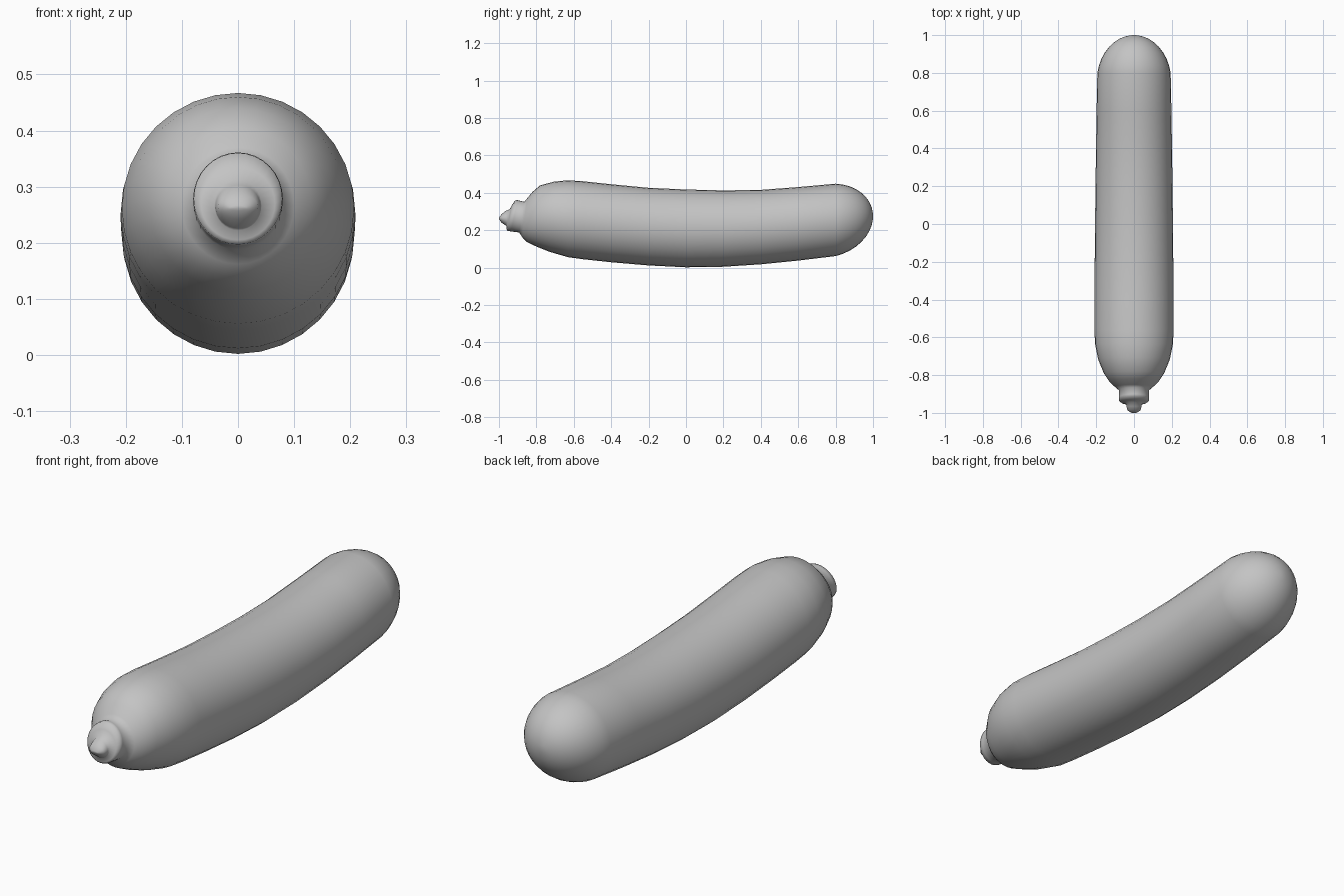
import bpy, bmesh, math
from mathutils import Vector

SIDES = 32
mat = bpy.data.materials.new("plain grey")
mat.diffuse_color = (0.55, 0.55, 0.55, 1)

# Each section: (top y, top z, bottom y, bottom z, half width)
sections = [
    (-1.0, 0.267, -0.998, 0.257, 0.015),
    (-0.985, 0.287, -0.988, 0.242, 0.035),   # stem tip
    (-0.965, 0.303, -0.965, 0.226, 0.040),
    (-0.943, 0.312, -0.960, 0.222, 0.042),
    (-0.930, 0.335, -0.959, 0.205, 0.066),   # stem shoulder
    (-0.914, 0.360, -0.955, 0.197, 0.079),
    (-0.900, 0.361, -0.935, 0.194, 0.080),
    (-0.865, 0.352, -0.892, 0.188, 0.080),
    (-0.850, 0.370, -0.875, 0.162, 0.100),   # neck of the body
    (-0.820, 0.406, -0.850, 0.137, 0.130),
    (-0.780, 0.440, -0.800, 0.113, 0.160),
    (-0.705, 0.460, -0.727, 0.084, 0.190),
    (-0.635, 0.467, -0.630, 0.056, 0.207),
    (-0.560, 0.463, -0.550, 0.045, 0.209),
    (-0.400, 0.446, -0.400, 0.029, 0.209),
    (-0.200, 0.427, -0.200, 0.012, 0.208),
    (0.000, 0.418, 0.000, 0.002, 0.206),
    (0.200, 0.413, 0.200, 0.005, 0.204),
    (0.400, 0.416, 0.400, 0.018, 0.201),
    (0.600, 0.431, 0.600, 0.038, 0.198),
    (0.800, 0.449, 0.800, 0.062, 0.194),
]
# Rounded far end
for i in range(1, 9):
    a = math.radians(10 + 9.4 * i)
    c, y = math.cos(a) / math.cos(math.radians(10)), 0.8 + 0.2 * (math.sin(a) - 0.174) / 0.826
    zc = 0.2555 + 0.02 * (y - 0.8) / 0.2
    sections.append((y, zc + 0.1935 * c, y, zc - 0.1935 * c, 0.194 * c))

bm = bmesh.new()
rings = []
for ty, tz, by, bz, w in sections:
    top, bot = Vector((0, ty, tz)), Vector((0, by, bz))
    mid, up = (top + bot) / 2, (top - bot) / 2
    rings.append([bm.verts.new(mid + up * math.cos(t) + Vector((w * math.sin(t), 0, 0)))
                  for t in (2 * math.pi * k / SIDES for k in range(SIDES))])
for a, b in zip(rings, rings[1:]):
    for k in range(SIDES):
        j = (k + 1) % SIDES
        bm.faces.new((a[k], a[j], b[j], b[k]))
for ring, tip in ((rings[0], (0, -1, 0.262)), (rings[-1], (0, 1, 0.2755))):
    p = bm.verts.new(tip)
    for k in range(SIDES):
        bm.faces.new((ring[k], ring[(k + 1) % SIDES], p))
bmesh.ops.recalc_face_normals(bm, faces=bm.faces[:])
for f in bm.faces:
    f.smooth = True

me = bpy.data.meshes.new("curved_body_with_stem")
bm.to_mesh(me)
bm.free()
me.materials.append(mat)
ob = bpy.data.objects.new("curved_body_with_stem", me)
bpy.context.collection.objects.link(ob)
